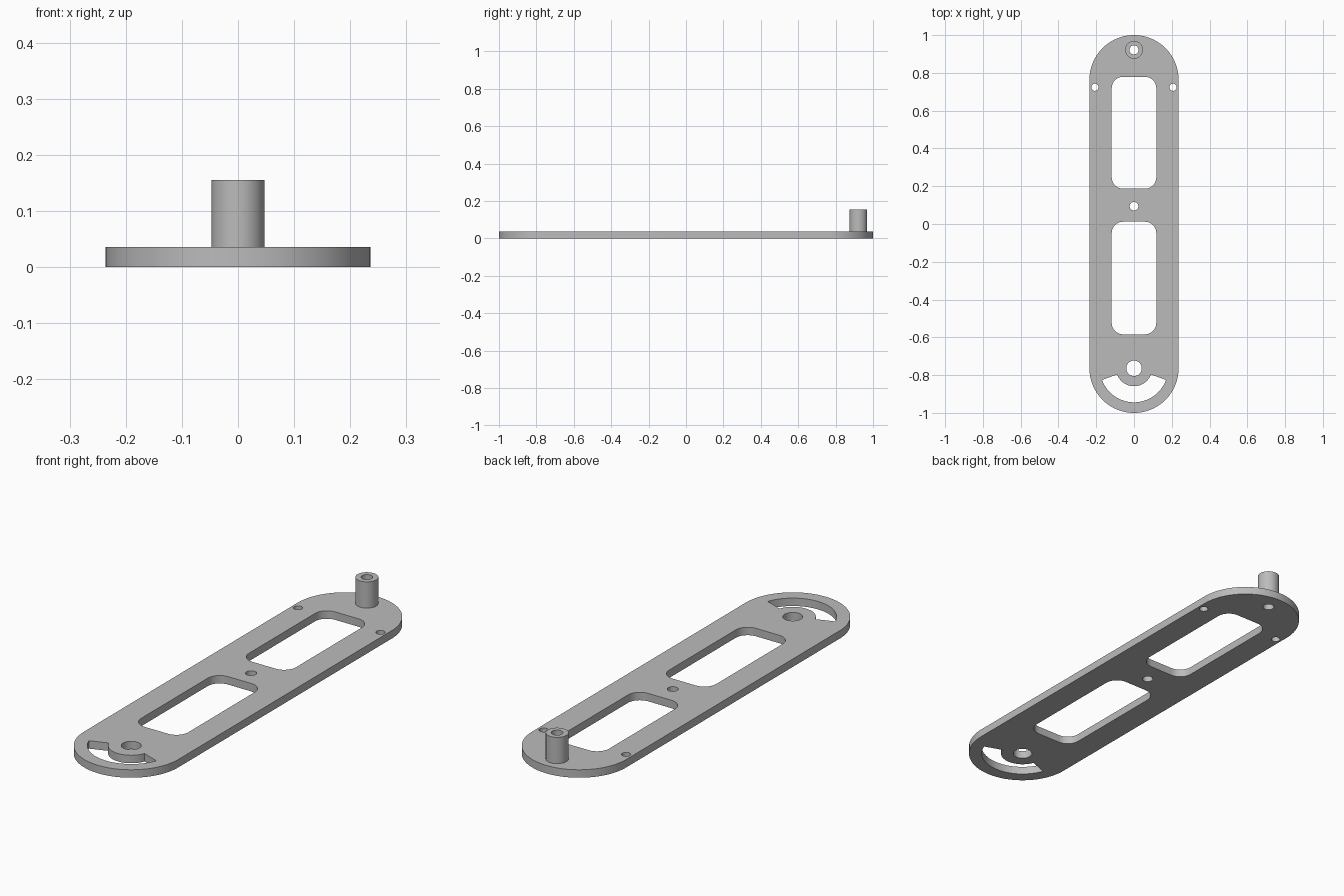
import bpy, bmesh
from math import pi, cos, sin, radians

if "Cube" in bpy.data.objects:
    bpy.data.objects.remove(bpy.data.objects["Cube"], do_unlink=True)

PLATE_TOP = 0.036
POST_TOP = 0.155
HALF_WIDTH = 0.236
END_Y = 1 - HALF_WIDTH
POST_Y = 0.922

grey = bpy.data.materials.new("plain grey")
grey.use_nodes = True
colour = (0.5, 0.5, 0.5, 1)
grey.diffuse_color = colour
grey.node_tree.nodes["Principled BSDF"].inputs["Base Color"].default_value = colour


def arc(x, y, r, start, end, steps):
    """Points along an arc, angles in degrees."""
    angles = [radians(start + (end - start) * i / steps) for i in range(steps + 1)]
    return [(x + r * cos(a), y + r * sin(a)) for a in angles]


def circle(x, y, r, steps=48):
    return arc(x, y, r, 0, 360, steps)[:-1]


def rounded_rect(hx, y0, y1, r):
    corners = [(hx - r, y1 - r), (r - hx, y1 - r), (r - hx, y0 + r), (hx - r, y0 + r)]
    points = []
    for i, (x, y) in enumerate(corners):
        points += arc(x, y, r, 90 * i, 90 * i + 90, 12)
    return points


def extrude_profile(name, loops, z0, z1):
    """Fill an outline with holes and extrude it between two heights."""
    curve = bpy.data.curves.new(name, 'CURVE')
    curve.dimensions = '2D'
    curve.fill_mode = 'BOTH'
    curve.extrude = (z1 - z0) / 2
    for loop in loops:
        spline = curve.splines.new('POLY')
        spline.points.add(len(loop) - 1)
        for point, (x, y) in zip(spline.points, loop):
            point.co = (x, y, 0, 1)
        spline.use_cyclic_u = True
    obj = bpy.data.objects.new(name, curve)
    bpy.context.collection.objects.link(obj)
    bpy.ops.object.select_all(action='DESELECT')
    obj.select_set(True)
    bpy.context.view_layer.objects.active = obj
    bpy.ops.object.convert(target='MESH')
    obj = bpy.context.view_layer.objects.active

    # Weld caps to walls and set the base height
    bm = bmesh.new()
    bm.from_mesh(obj.data)
    bmesh.ops.remove_doubles(bm, verts=bm.verts, dist=1e-5)
    bmesh.ops.translate(bm, verts=bm.verts, vec=(0, 0, (z0 + z1) / 2))
    bmesh.ops.recalc_face_normals(bm, faces=bm.faces)
    bm.to_mesh(obj.data)
    bm.free()
    obj.data.materials.clear()
    obj.data.materials.append(grey)
    bpy.ops.object.shade_smooth_by_angle(angle=pi / 6)
    return obj


# Plate: stadium outline, two windows, screw holes, pivot hole and arc slot
outline = (arc(0, END_Y, HALF_WIDTH, 0, 180, 64)
           + arc(0, -END_Y, HALF_WIDTH, 180, 360, 64))
windows = [rounded_rect(0.118, 0.187, 0.779, 0.06),
           rounded_rect(0.118, -0.584, 0.012, 0.06)]
side_holes = [circle(side * 0.207, 0.724, 0.019) for side in (-1, 1)]
middle_hole = circle(0, 0.094, 0.023)
pivot_hole = circle(0, -END_Y, 0.041)
post_bore = circle(0, POST_Y, 0.024)
arc_slot = (arc(0, -END_Y, 0.18, 200, 340, 48)
            + arc(0, -END_Y, 0.095, 340, 200, 36))
extrude_profile("plate", [outline, *windows, *side_holes, middle_hole,
                          pivot_hole, post_bore, arc_slot], 0, PLATE_TOP)

# Hollow post standing at the back end
extrude_profile("post", [circle(0, POST_Y, 0.047), post_bore], PLATE_TOP, POST_TOP)
